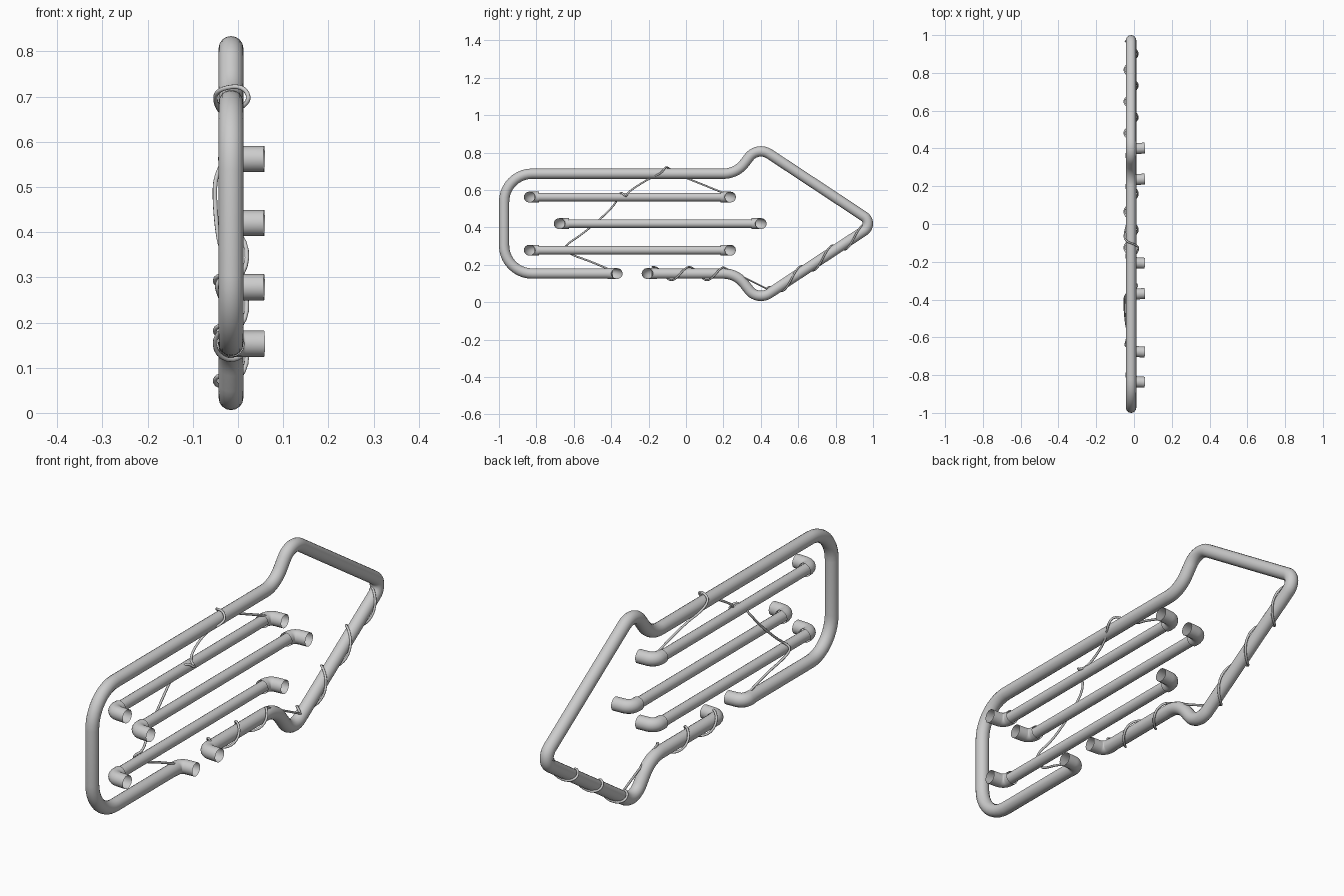
import bpy
import math
from mathutils import Vector

if "Cube" in bpy.data.objects:
    bpy.data.objects.remove(bpy.data.objects["Cube"], do_unlink=True)

grey = bpy.data.materials.new("light grey")
grey.use_nodes = True
grey.diffuse_color = (0.6, 0.6, 0.6, 1)
grey.node_tree.nodes["Principled BSDF"].inputs["Base Color"].default_value = (0.6, 0.6, 0.6, 1)

PLANE_X = -0.0155      # plane holding all the tube centre lines
MID_Z = 0.42           # horizontal symmetry line of the arrow
FRAME_R, TUBE_R, SLEEVE_R, WIRE_R = 0.0275, 0.023, 0.029, 0.005


def sweep(name, points, radius, kind="POLY", sides=4):
    """Round open-ended pipe along a path, turned into a smooth mesh."""
    curve = bpy.data.curves.new(name, "CURVE")
    curve.dimensions = "3D"
    curve.bevel_depth = radius
    curve.bevel_resolution = sides
    spline = curve.splines.new(kind)
    spline.points.add(len(points) - 1)
    for target, point in zip(spline.points, points):
        target.co = (*point, 1)
    if kind == "NURBS":
        spline.order_u = 3
        spline.use_endpoint_u = True
        spline.resolution_u = 8
    curve.materials.append(grey)
    obj = bpy.data.objects.new(name, curve)
    bpy.context.collection.objects.link(obj)
    bpy.ops.object.select_all(action="DESELECT")
    obj.select_set(True)
    bpy.context.view_layer.objects.active = obj
    bpy.ops.object.convert(target="MESH")
    bpy.ops.object.shade_smooth_by_angle(angle=math.radians(50))


def fillet(corners, steps=10):
    """Round every inner corner (point, radius) of a path with an arc."""
    path = [corners[0][0]]
    for (before, _), (corner, radius), (after, _) in zip(corners, corners[1:], corners[2:]):
        a = (before - corner).normalized()
        b = (after - corner).normalized()
        half = a.angle(b) / 2
        centre = corner + (a + b).normalized() * radius / math.sin(half)
        setback = radius / math.tan(half)
        start = (corner + a * setback - centre).normalized()
        end = (corner + b * setback - centre).normalized()
        path += [centre + radius * start.slerp(end, i / steps).normalized()
                 for i in range(steps + 1)]
    return path + [corners[-1][0]]


def on_plane(y, z):
    return Vector((PLANE_X, y, z))


# Arrow outline: tail, shoulders and point, lower side mirrored from the upper
BASE_Z = 0.153
TOP_Z = 2 * MID_Z - BASE_Z
shoulder = [((0.269, TOP_Z), 0.14), ((0.383, 0.834), 0.08)]
upper = [(on_plane(*p), r) for p, r in shoulder]
lower = [(on_plane(y, 2 * MID_Z - z), r) for (y, z), r in reversed(shoulder)]
outline = [(on_plane(-0.39, BASE_Z), 0),
           (on_plane(-0.9725, BASE_Z), 0.15),
           (on_plane(-0.9725, TOP_Z), 0.15),
           *upper,
           (on_plane(1.01, MID_Z), 0.046),
           *lower,
           (on_plane(-0.185, BASE_Z), 0)]
frame_path = fillet(outline)
sweep("outer_frame_tube", frame_path, FRAME_R, sides=6)


def elbow(name, tip, z, side):
    """Open sleeve that turns from the tube end towards +x."""
    bend = tip - side * 0.034
    corners = [(on_plane(tip - side * 0.083, z), 0),
               (on_plane(bend, z), 0.033),
               (Vector((0.058, bend + side * 0.004, z)), 0)]
    sweep(name, fillet(corners, 8), SLEEVE_R, sides=6)


# Inner tubes with a sleeve at each end
for label, back, front, z in (("upper", -0.868, 0.268, 0.562),
                              ("middle", -0.708, 0.432, MID_Z),
                              ("lower", -0.868, 0.268, 0.278)):
    sweep(label + "_inner_tube",
          [on_plane(back + 0.06, z), on_plane(front - 0.06, z)], TUBE_R, sides=6)
    elbow(label + "_tail_sleeve", back, z, -1)
    elbow(label + "_point_sleeve", front, z, 1)

# Sleeves on the two open ends of the frame
elbow("frame_tail_sleeve", -0.338, BASE_Z, 1)
elbow("frame_point_sleeve", -0.238, BASE_Z, -1)

# Loose wire crossing the inner tubes and looping over the top of the frame
cross_wire = [(-0.01, -0.40, 0.17), (-0.02, -0.50, 0.215), (-0.04, -0.62, 0.255),
              (-0.05, -0.65, 0.29), (-0.01, -0.63, 0.315), (-0.04, -0.56, 0.36),
              (-0.052, -0.44, 0.46), (-0.05, -0.37, 0.535), (0.0, -0.35, 0.595),
              (0.025, -0.32, 0.56), (-0.02, -0.31, 0.59), (-0.02, -0.2, 0.66),
              (0.03, -0.13, 0.69), (0.01, -0.11, 0.726), (-0.05, -0.09, 0.715),
              (-0.05, -0.04, 0.68), (-0.02, 0.05, 0.645), (-0.005, 0.21, 0.58)]
sweep("crossing_wire", cross_wire, WIRE_R, "NURBS", 2)


def frame_height(y):
    """Centre height of the lower side of the frame at a given y."""
    low = [p for p in frame_path if p.z < MID_Z and p.y > -0.3]
    for a, b in zip(low, low[1:]):
        if b.y <= y <= a.y:
            return b.z + (a.z - b.z) * (y - b.y) / (a.y - b.y)
    return low[0].z if y > low[0].y else low[-1].z


def coil(start, end, crossing, pitch, steps):
    """Points winding round the lower frame, facing +x at the crossing."""
    points = []
    reach = FRAME_R + WIRE_R + 0.003
    for i in range(steps + 1):
        y = start + (end - start) * i / steps
        angle = math.tau * (y - crossing) / pitch
        points.append((PLANE_X + reach * math.cos(angle), y,
                       frame_height(y) + reach * math.sin(angle)))
    return points


# Wire coiled round the lower frame, bridging the shoulder hollow
sweep("coiled_wire", coil(-0.18, 0.2, -0.03, 0.19, 40)
      + coil(0.43, 0.97, 0.565, 0.168, 60), WIRE_R, sides=2)
